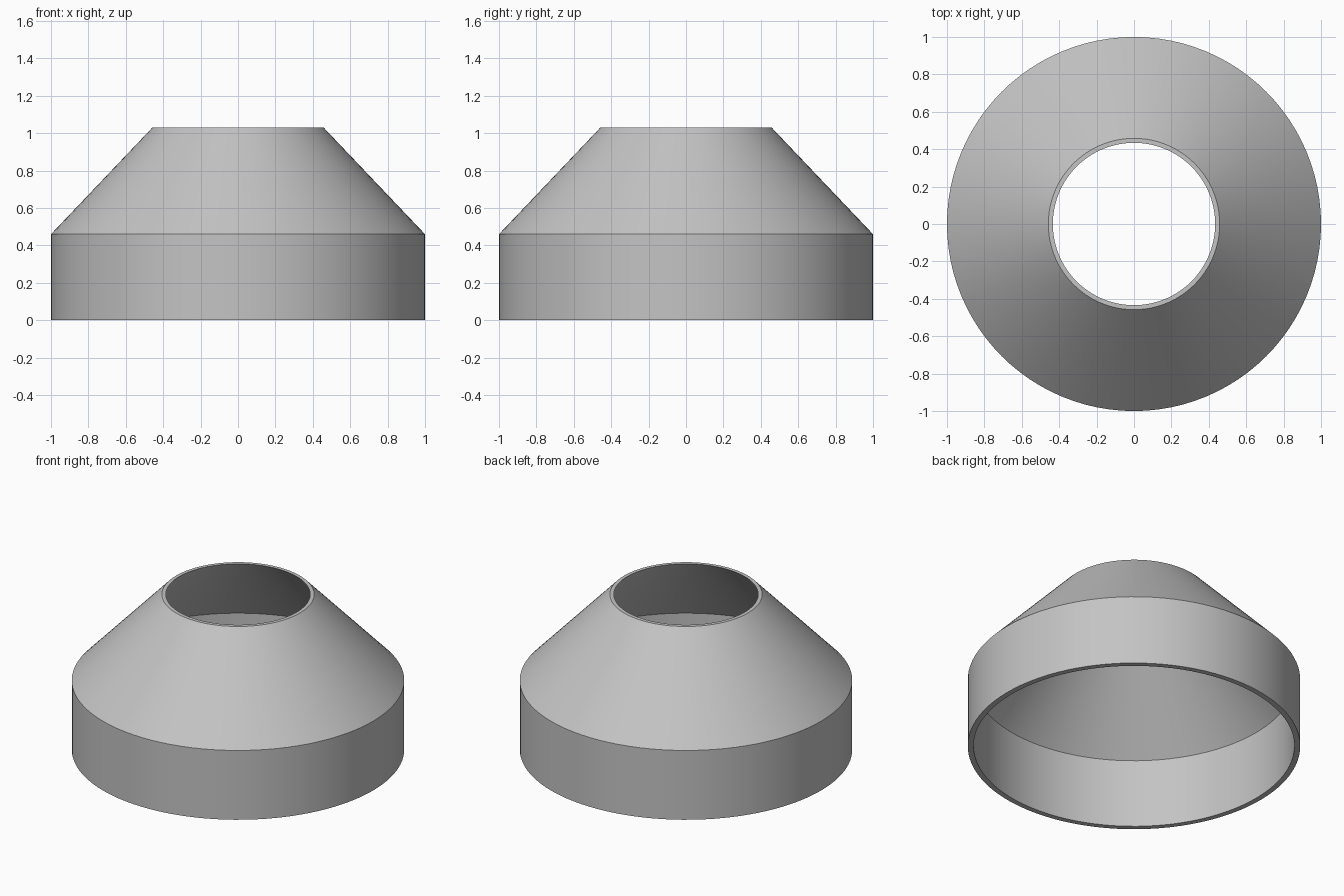
import bpy
import bmesh
import math

SIDES = 96

cube = bpy.data.objects.get("Cube")
if cube:
    bpy.data.objects.remove(cube, do_unlink=True)

# Plain grey finish
grey = bpy.data.materials.new("plain_grey")
grey.use_nodes = True
colour = (0.55, 0.55, 0.55, 1.0)
grey.diffuse_color = colour
grey.node_tree.nodes["Principled BSDF"].inputs["Base Color"].default_value = colour


def lathe(name, profile, material):
    """Revolve a closed (radius, height) profile around the z axis."""
    bm = bmesh.new()
    rings = []
    for radius, height in profile:
        angles = [math.tau * i / SIDES for i in range(SIDES)]
        rings.append([bm.verts.new((radius * math.cos(a), radius * math.sin(a), height))
                      for a in angles])
    for lower, upper in zip(rings, rings[1:] + rings[:1]):
        for i in range(SIDES):
            j = (i + 1) % SIDES
            bm.faces.new((lower[i], lower[j], upper[j], upper[i]))
    bmesh.ops.recalc_face_normals(bm, faces=bm.faces)
    mesh = bpy.data.meshes.new(name)
    bm.to_mesh(mesh)
    bm.free()
    mesh.materials.append(material)
    obj = bpy.data.objects.new(name, mesh)
    bpy.context.collection.objects.link(obj)
    return obj


# Hollow reducer: straight collar, tapering cone, open at both ends
profile = [
    (1.0, 0.0), (1.0, 0.46), (0.458, 1.03),      # outer wall
    (0.434, 1.03), (0.965, 0.455), (0.965, 0.0),  # inner wall
]
reducer = lathe("tapered_collar", profile, grey)

# Smooth round walls with crisp rims
bpy.ops.object.select_all(action="DESELECT")
reducer.select_set(True)
bpy.context.view_layer.objects.active = reducer
bpy.ops.object.shade_smooth_by_angle(angle=math.radians(30))
